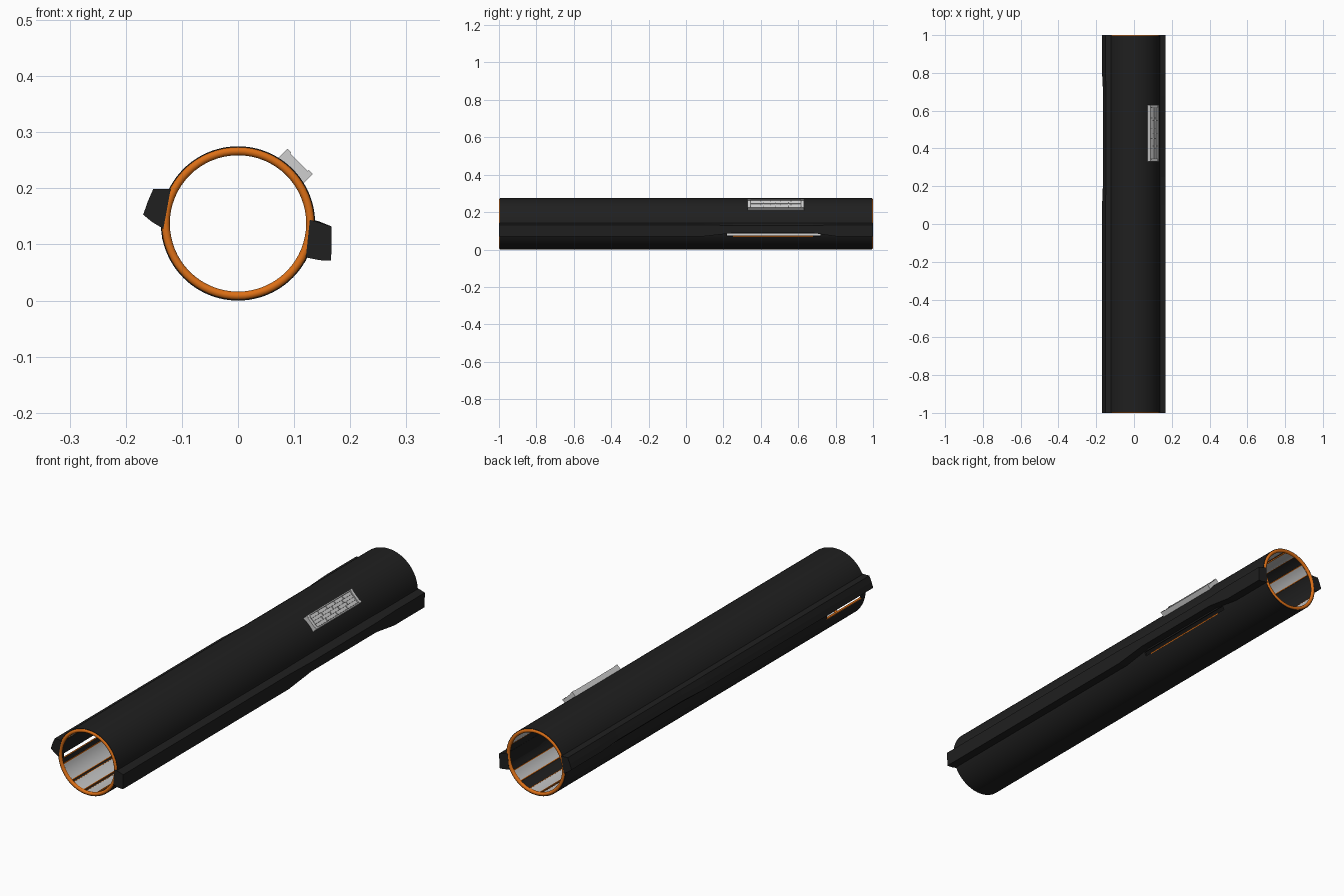
import bpy, bmesh, math
from mathutils import Matrix, Vector

if "Cube" in bpy.data.objects:
    bpy.data.objects.remove(bpy.data.objects["Cube"])

CZ = 0.1375   # height of the tube axis
R = 0.1375    # outer radius


def mat(name, col):
    m = bpy.data.materials.new(name)
    m.diffuse_color = (*col, 1)
    m.use_nodes = True
    m.node_tree.nodes["Principled BSDF"].inputs["Base Color"].default_value = m.diffuse_color
    return m


BLACK = mat("black", (0.014, 0.014, 0.014))
ORANGE = mat("orange", (0.72, 0.16, 0.008))
SILVER = mat("silver", (0.62, 0.62, 0.62))
GREY = mat("lining grey", (0.55, 0.55, 0.55))
DARK = mat("dark grey", (0.16, 0.16, 0.16))


def finish(name, bm, material, smooth=True):
    bmesh.ops.recalc_face_normals(bm, faces=bm.faces)
    me = bpy.data.meshes.new(name)
    bm.to_mesh(me)
    bm.free()
    me.materials.append(material)
    ob = bpy.data.objects.new(name, me)
    bpy.context.collection.objects.link(ob)
    if smooth:
        bpy.ops.object.select_all(action='DESELECT')
        ob.select_set(True)
        bpy.context.view_layer.objects.active = ob
        bpy.ops.object.shade_smooth_by_angle(angle=math.radians(35))
    return ob


def loft(bm, sections):
    """Closed solid through equal-length rings of points."""
    rings = [[bm.verts.new(p) for p in s] for s in sections]
    n = len(rings[0])
    for a, b in zip(rings, rings[1:]):
        for i in range(n):
            j = (i + 1) % n
            bm.faces.new((a[i], a[j], b[j], b[i]))
    bm.faces.new(rings[0])
    bm.faces.new(rings[-1])


def arc(bm, a0, a1, r0, r1, y0, y1):
    """Curved plate between two angles (degrees), two radii and two y."""
    steps = max(1, round((a1 - a0) / 3.75))
    secs = []
    for k in range(steps + 1):
        t = math.radians(a0 + (a1 - a0) * k / steps)
        c, s = math.cos(t), math.sin(t)
        secs.append([(r * c, y, CZ + r * s)
                     for r, y in ((r0, y0), (r1, y0), (r1, y1), (r0, y1))])
    loft(bm, secs)


# tube shell: upper and lower halves, with a slit under each rail
bm = bmesh.new()
RI = 0.1295
E = 0.995
arc(bm, -22, 181, RI, R, -E, E)
arc(bm, 191, 331, RI, R, -E, E)
arc(bm, 181, 191, RI, R, -0.74, E)
arc(bm, 181, 191, RI, R, -E, -0.97)
arc(bm, 331, 338, RI, R, -E, 0.22)
arc(bm, 331, 338, RI, R, 0.72, E)
finish("tube_shell", bm, BLACK)

# inner lining strips with thin orange seams, repeated half a turn round
strips = [(200, 230), (236, 258), (265, 285), (308, 328)]
bm, bo = bmesh.new(), bmesh.new()
for turn in (0, 180):
    for a0, a1 in strips:
        arc(bm, a0 + turn, a1 + turn, 0.1255, 0.13, -0.985, 0.985)
        for a in (a0 - 1.5, a1):
            arc(bo, a + turn, a + 1.5 + turn, 0.125, 0.13, -0.985, 0.985)
arc(bo, 329.5, 331.5, 0.13, R + 0.0004, 0.25, 0.68)
arc(bo, 190.5, 192, 0.13, R + 0.0004, -0.97, -0.74)
finish("lining_strips", bm, GREY)
finish("lining_seams", bo, ORANGE)

# orange end rings
for name, y in (("front_ring", -0.9925), ("back_ring", 0.9925)):
    bpy.ops.mesh.primitive_torus_add(
        location=(0, y, CZ), rotation=(math.pi / 2, 0, 0), major_radius=0.129,
        minor_radius=0.0075, major_segments=64, minor_segments=12)
    ring = bpy.context.object
    ring.name = name
    ring.data.materials.append(ORANGE)
    bpy.ops.object.shade_smooth_by_angle(angle=math.radians(60))


# side rails: one profile on the ends, a slimmer one along the middle
def rail(name, wide, slim):
    plan = [(-1, wide), (0.1, wide), (0.25, slim), (0.68, slim), (0.8, wide), (1, wide)]
    b = bmesh.new()
    loft(b, [[(x, y, z) for x, z in prof] for y, prof in plan])
    finish(name, b, BLACK, False)


rail("right_rail",
     [(0.128, 0.144), (0.142, 0.140), (0.167, 0.132), (0.166, 0.071), (0.146, 0.072), (0.121, 0.077)],
     [(0.128, 0.144), (0.142, 0.142), (0.167, 0.128), (0.166, 0.088), (0.146, 0.090), (0.126, 0.092)])
rail("left_rail",
     [(-0.120, 0.199), (-0.151, 0.199), (-0.161, 0.176), (-0.169, 0.153), (-0.153, 0.140), (-0.133, 0.128)],
     [(-0.120, 0.199), (-0.147, 0.196), (-0.156, 0.176), (-0.163, 0.156), (-0.150, 0.143), (-0.133, 0.133)])

# keypad on the upper right; local x = tangent, y = along tube, z = outward
FRAME = Matrix.Translation((0, 0.48, CZ)) @ Matrix.Rotation(math.radians(45), 4, 'Y')


def block(bm, x, y, z0, z1, w, l):
    m = FRAME @ Matrix.Translation((x, y, (z0 + z1) / 2)) @ Matrix.Diagonal((w, l, z1 - z0, 1))
    bmesh.ops.create_cube(bm, size=1, matrix=m)


bm = bmesh.new()
block(bm, 0, 0, 0.128, 0.149, 0.06, 0.29)
finish("keypad_base", bm, DARK, False)

bm = bmesh.new()
for s in (-1, 1):
    block(bm, s * 0.0295, 0, 0.127, 0.155, 0.005, 0.29)      # long sides
    block(bm, 0, s * 0.1435, 0.127, 0.154, 0.058, 0.013)     # ends
    for t in (-1, 1):
        block(bm, s * 0.027, t * 0.143, 0.127, 0.1565, 0.010, 0.014)
finish("keypad_frame", bm, SILVER, False)

# staggered rows of keys
bm = bmesh.new()
rows = [(5, 0), (4, 0), (5, 1), (4, 0)]
for i, (count, _) in enumerate(rows):
    x = (i - 1.5) * 0.0132
    pitch = 0.27 / count
    for k in range(count):
        block(bm, x, -0.135 + pitch * (k + 0.5), 0.148, 0.1525, 0.0112, pitch - 0.004)
finish("keypad_keys", bm, SILVER, False)
